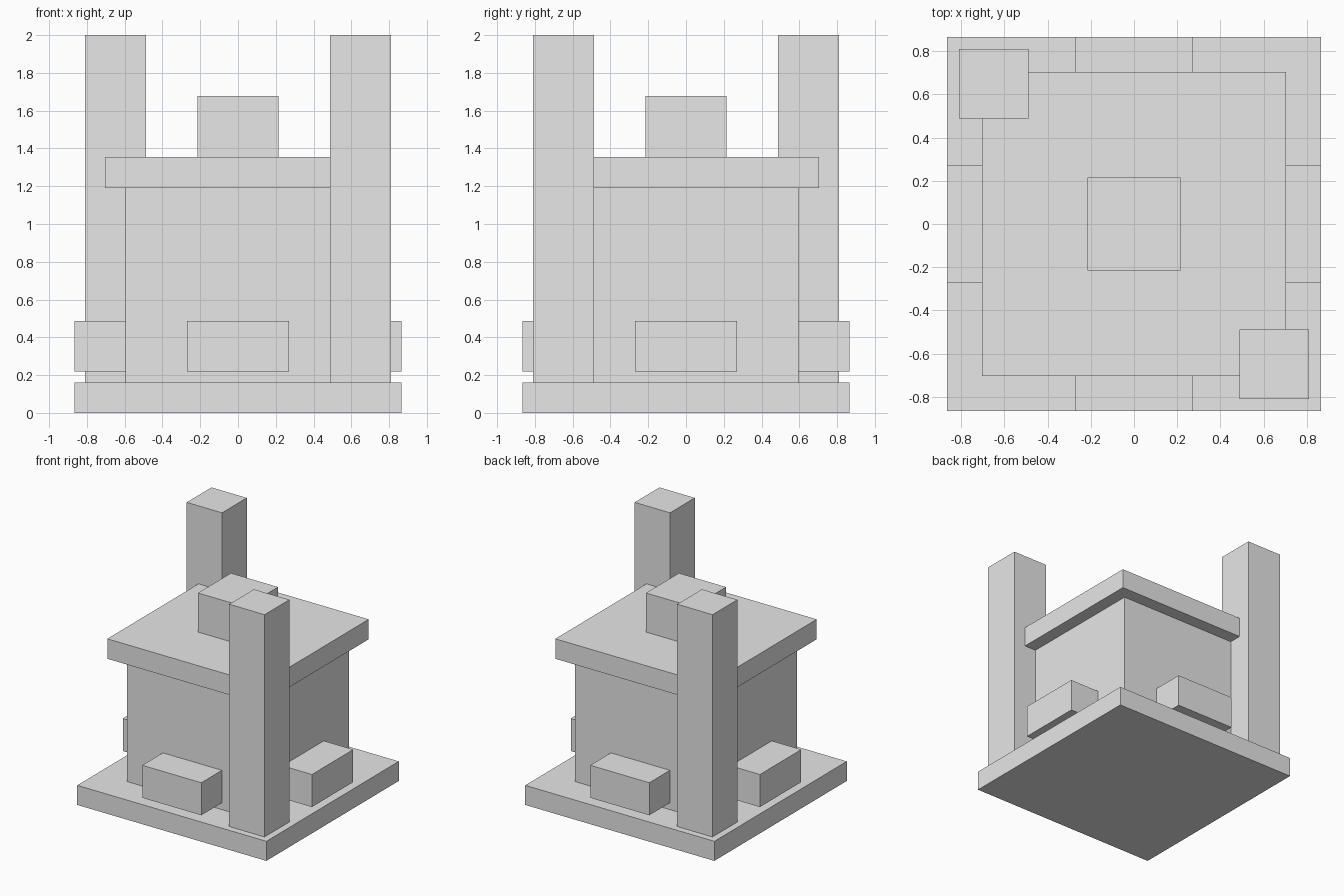
import bpy

cube = bpy.data.objects.get("Cube")
if cube:
    bpy.data.objects.remove(cube, do_unlink=True)

# Single plain grey for every part
grey = bpy.data.materials.new("light_grey")
grey.use_nodes = True
grey.diffuse_color = (0.8, 0.8, 0.8, 1)
grey.node_tree.nodes["Principled BSDF"].inputs["Base Color"].default_value = (0.8, 0.8, 0.8, 1)


def box(name, x, y, z):
    """Box spanning the (min, max) ranges on each axis."""
    spans = (x, y, z)
    bpy.ops.mesh.primitive_cube_add(size=1, location=[(a + b) / 2 for a, b in spans])
    obj = bpy.context.object
    obj.name = name
    obj.scale = [b - a for a, b in spans]
    bpy.ops.object.transform_apply(location=False, rotation=False, scale=True)
    obj.data.materials.append(grey)
    return obj


def centred_block(name, half, z0, z1):
    """Square block centred on the vertical axis."""
    return box(name, (-half, half), (-half, half), (z0, z1))


# Central stack
BASE_TOP, WALL_TOP, ROOF_TOP = 0.162, 1.19, 1.355
centred_block("base_slab", 0.865, 0, BASE_TOP)
centred_block("main_body", 0.596, BASE_TOP, WALL_TOP)
centred_block("roof_slab", 0.703, WALL_TOP, ROOF_TOP)
centred_block("roof_block", 0.215, ROOF_TOP, 1.678)

# Tall towers on two opposite corners
inner, outer = 0.487, 0.81
box("front_left_tower", (inner, outer), (-outer, -inner), (BASE_TOP, 2))
box("back_right_tower", (-outer, -inner), (inner, outer), (BASE_TOP, 2))

# Ledge on the middle of each wall, raised clear of the base
along, height = (-0.27, 0.27), (0.218, 0.487)
for side, sign in (("front", -1), ("back", 1)):
    box(side + "_ledge", along, sorted((sign * 0.596, sign * 0.865)), height)
for side, sign in (("right", -1), ("left", 1)):
    box(side + "_ledge", sorted((sign * 0.596, sign * 0.865)), along, height)
